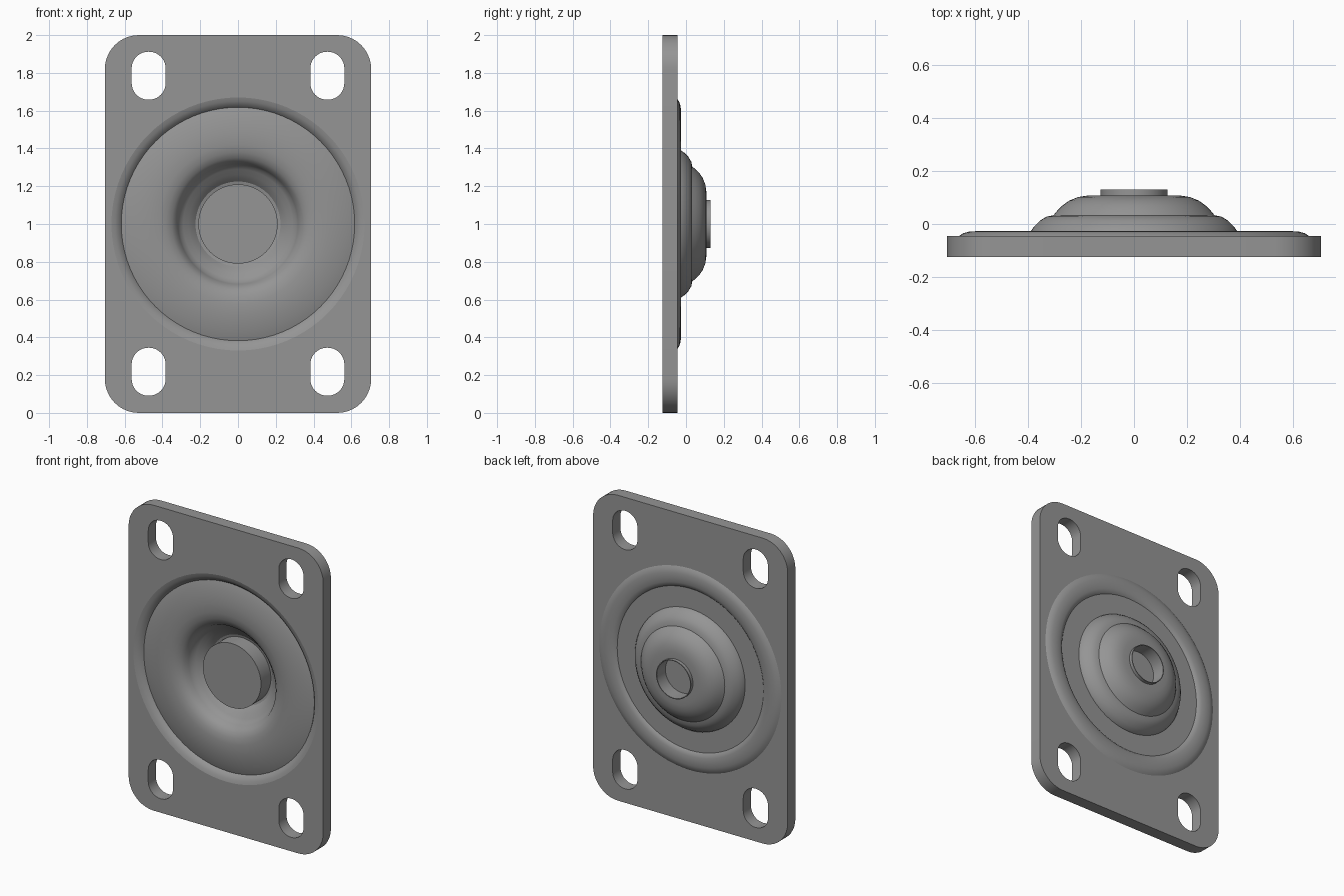
import bpy, bmesh
from math import sin, cos, pi, radians

if "Cube" in bpy.data.objects:
    bpy.data.objects.remove(bpy.data.objects["Cube"])

FRONT, BACK, CZ = -0.125, -0.045, 1.0   # plate faces and height of the dish axis

# Dark grey metal
steel = bpy.data.materials.new("dark_steel")
steel.diffuse_color = (0.3, 0.3, 0.3, 1)
steel.use_nodes = True
steel.node_tree.nodes["Principled BSDF"].inputs["Base Color"].default_value = steel.diffuse_color


def rounded_rect(cx, cz, hw, hh, r, n=10):
    pts = []
    for k, (sx, sz) in enumerate([(1, 1), (-1, 1), (-1, -1), (1, -1)]):
        for i in range(n + 1):
            a = (k + i / n) * pi / 2
            pts.append((cx + sx * (hw - r) + r * cos(a), cz + sz * (hh - r) + r * sin(a)))
    return pts


def finish(ob, angle=28):
    ob.data.materials.clear()
    ob.data.materials.append(steel)
    bpy.ops.object.select_all(action='DESELECT')
    ob.select_set(True)
    bpy.context.view_layer.objects.active = ob
    bpy.ops.object.shade_smooth_by_angle(angle=radians(angle))


def plate(name, outlines):
    # Filled outline with holes, extruded to the plate thickness
    cu = bpy.data.curves.new(name + "_outline", 'CURVE')
    cu.dimensions = '2D'
    cu.fill_mode = 'BOTH'
    cu.extrude = (BACK - FRONT) / 2
    for pts in outlines:
        sp = cu.splines.new('POLY')
        sp.points.add(len(pts) - 1)
        for p, (x, z) in zip(sp.points, pts):
            p.co = (x, z, 0, 1)
        sp.use_cyclic_u = True
    ob = bpy.data.objects.new(name, cu)
    bpy.context.collection.objects.link(ob)
    ob.location.y = (FRONT + BACK) / 2
    ob.rotation_euler.x = pi / 2
    bpy.ops.object.select_all(action='DESELECT')
    ob.select_set(True)
    bpy.context.view_layer.objects.active = ob
    bpy.ops.object.convert(target='MESH')
    finish(bpy.context.object)


def lathe(name, profile, seg=80):
    # Revolve (radius, y) points about the dish axis
    bm = bmesh.new()
    vs = [bm.verts.new((r, y, CZ)) for r, y in profile]
    es = [bm.edges.new(p) for p in zip(vs, vs[1:])]
    bmesh.ops.spin(bm, geom=vs + es, cent=(0, 0, CZ), axis=(0, 1, 0),
                   angle=2 * pi, steps=seg, use_duplicate=False)
    bmesh.ops.remove_doubles(bm, verts=bm.verts, dist=1e-4)
    bmesh.ops.recalc_face_normals(bm, faces=bm.faces)
    me = bpy.data.meshes.new(name)
    bm.to_mesh(me)
    bm.free()
    ob = bpy.data.objects.new(name, me)
    bpy.context.collection.objects.link(ob)
    finish(ob)


# Mounting plate with four slots and an opening for the dish
RIM = 0.67
slots = [rounded_rect(sx * 0.473, z, 0.09, 0.127, 0.0885)
         for sx in (-1, 1) for z in (0.218, 1.785)]
opening = [(RIM * cos(2 * pi * i / 80), CZ + RIM * sin(2 * pi * i / 80)) for i in range(80)]
plate("mounting_plate", [rounded_rect(0, CZ, 0.705, 1.0, 0.18), opening] + slots)

# Pressed dish on the front: groove, hump and bowl around the centre pin
front = [(RIM, FRONT), (0.65, -0.119), (0.63, -0.107), (0.618, -0.092),
         (0.60, -0.098), (0.57, -0.106), (0.53, -0.114), (0.48, -0.12), (0.42, -0.12),
         (0.38, -0.113), (0.35, -0.099), (0.33, -0.08), (0.318, -0.055), (0.308, -0.035),
         (0.29, -0.02), (0.262, 0.0), (0.24, 0.02), (0.225, 0.036), (0.21, 0.04)]
pin = [(0.21, -0.062), (0, -0.062)]
lathe("pressed_dish", front + pin)

# Back side: hollow ring, stepped dome and outer bead
ring = [(0, 0.04), (0.121, 0.04), (0.121, 0.13), (0.126, 0.13)]
dome = [(0.126, 0.108), (0.17, 0.108), (0.21, 0.102), (0.245, 0.088), (0.27, 0.07),
        (0.29, 0.05), (0.304, 0.033), (0.33, 0.028), (0.355, 0.013), (0.378, -0.01),
        (0.394, -0.034), (0.397, BACK)]
bead = [(0.53, BACK), (0.54, -0.036), (0.56, -0.029), (0.59, -0.027), (0.62, -0.028),
        (0.645, -0.035), (0.66, BACK), (RIM, BACK)]
lathe("back_dome", ring + dome + bead)
